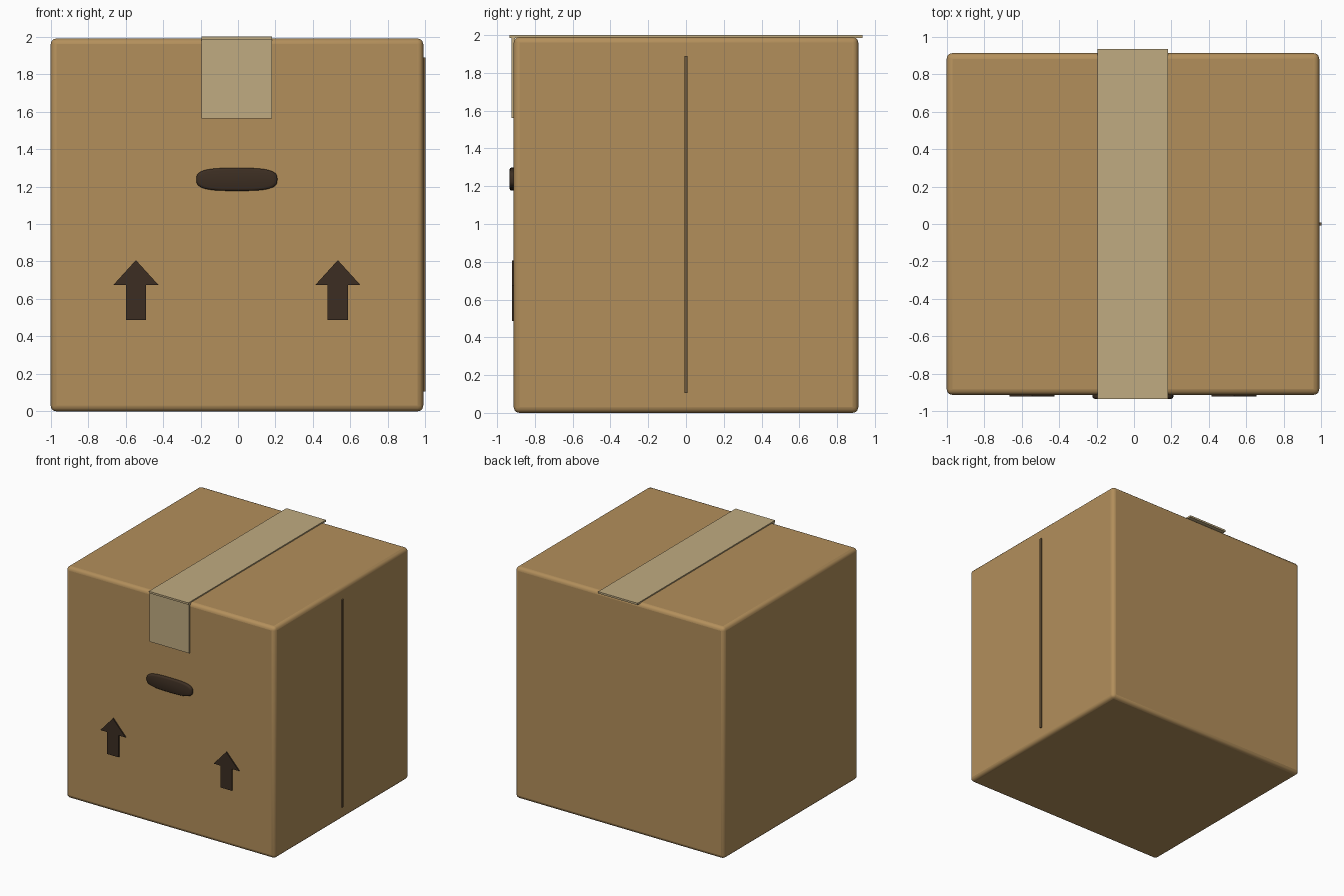
import bpy, bmesh, math

if "Cube" in bpy.data.objects:
    bpy.data.objects.remove(bpy.data.objects["Cube"])

CX = -0.006  # the seam on the right shifts the carton slightly left


def material(name, rgb):
    m = bpy.data.materials.new(name)
    m.diffuse_color = (*rgb, 1)
    m.use_nodes = True
    m.node_tree.nodes["Principled BSDF"].inputs["Base Color"].default_value = m.diffuse_color
    return m


CARD = material("cardboard", (0.45, 0.275, 0.105))
TAPE = material("packing_tape", (0.53, 0.41, 0.22))
INK = material("dark_print", (0.045, 0.027, 0.016))
SEAM = material("seam_brown", (0.16, 0.10, 0.045))


def finish(name, bm, mat):
    bmesh.ops.recalc_face_normals(bm, faces=bm.faces[:])
    me = bpy.data.meshes.new(name)
    bm.to_mesh(me)
    bm.free()
    me.materials.append(mat)
    ob = bpy.data.objects.new(name, me)
    bpy.context.collection.objects.link(ob)
    return ob


def box(name, lo, hi, mat):
    bm = bmesh.new()
    bmesh.ops.create_cube(bm, size=1)
    for v in bm.verts:
        v.co = [(a + b) / 2 + c * (b - a) for a, b, c in zip(lo, hi, v.co)]
    return finish(name, bm, mat)


def smooth(ob):
    bpy.ops.object.select_all(action='DESELECT')
    bpy.context.view_layer.objects.active = ob
    ob.select_set(True)
    bpy.ops.object.shade_smooth_by_angle(angle=math.radians(35))


# Carton body with softly rounded edges
body = box("carton_body", (-1.0, -0.912, 0), (0.989, 0.912, 1.99), CARD)
bev = body.modifiers.new("edge_rounding", 'BEVEL')
bev.width = 0.03
bev.segments = 3
smooth(body)

# Tape over the top, overhanging both ends, and its flap down the front
W = 0.188
box("top_tape", (CX - W, -0.935, 1.984), (CX + W, 0.935, 2.0), TAPE)
box("front_tape_flap", (CX - W, -0.924, 1.562), (CX + W, -0.905, 1.985), TAPE)

# Vertical seam on the right side
box("side_seam", (0.98, -0.008, 0.105), (1.0, 0.008, 1.89), SEAM)

# Up arrows printed on the front
half = [(0, 0.807), (0.12, 0.675), (0.054, 0.675), (0.054, 0.487)]
outline = half + [(-x, z) for x, z in reversed(half[1:])]
for side, sx in (("left", -1), ("right", 1)):
    bm = bmesh.new()
    f = bm.faces.new([bm.verts.new((CX + sx * 0.539 + x, -0.922, z)) for x, z in outline])
    ext = bmesh.ops.extrude_face_region(bm, geom=[f])
    for v in ext["geom"]:
        if isinstance(v, bmesh.types.BMVert):
            v.co.y = -0.905
    finish(side + "_up_arrow", bm, INK)

# Hand hold: rounded oblong lofted from rings, slightly proud of the front
bm = bmesh.new()
N, RX, RZ = 48, 0.216, 0.061
rings = []
for y, s in ((-0.90, 1.0), (-0.922, 1.0), (-0.928, 0.975), (-0.932, 0.92), (-0.935, 0.8)):
    ring = []
    for i in range(N):
        c, d = math.cos(2 * math.pi * i / N), math.sin(2 * math.pi * i / N)
        px = math.copysign(abs(c) ** 0.64, c)
        pz = math.copysign(abs(d) ** 0.64, d)
        inset = (1 - s) * RZ * 1.5
        ring.append(bm.verts.new((CX + px * (RX - inset), y, 1.238 + pz * RZ * s)))
    rings.append(ring)
for a, b in zip(rings, rings[1:]):
    for i in range(N):
        j = (i + 1) % N
        bm.faces.new((a[i], a[j], b[j], b[i]))
bm.faces.new(rings[0])
bm.faces.new(rings[-1])
smooth(finish("hand_hold", bm, INK))
